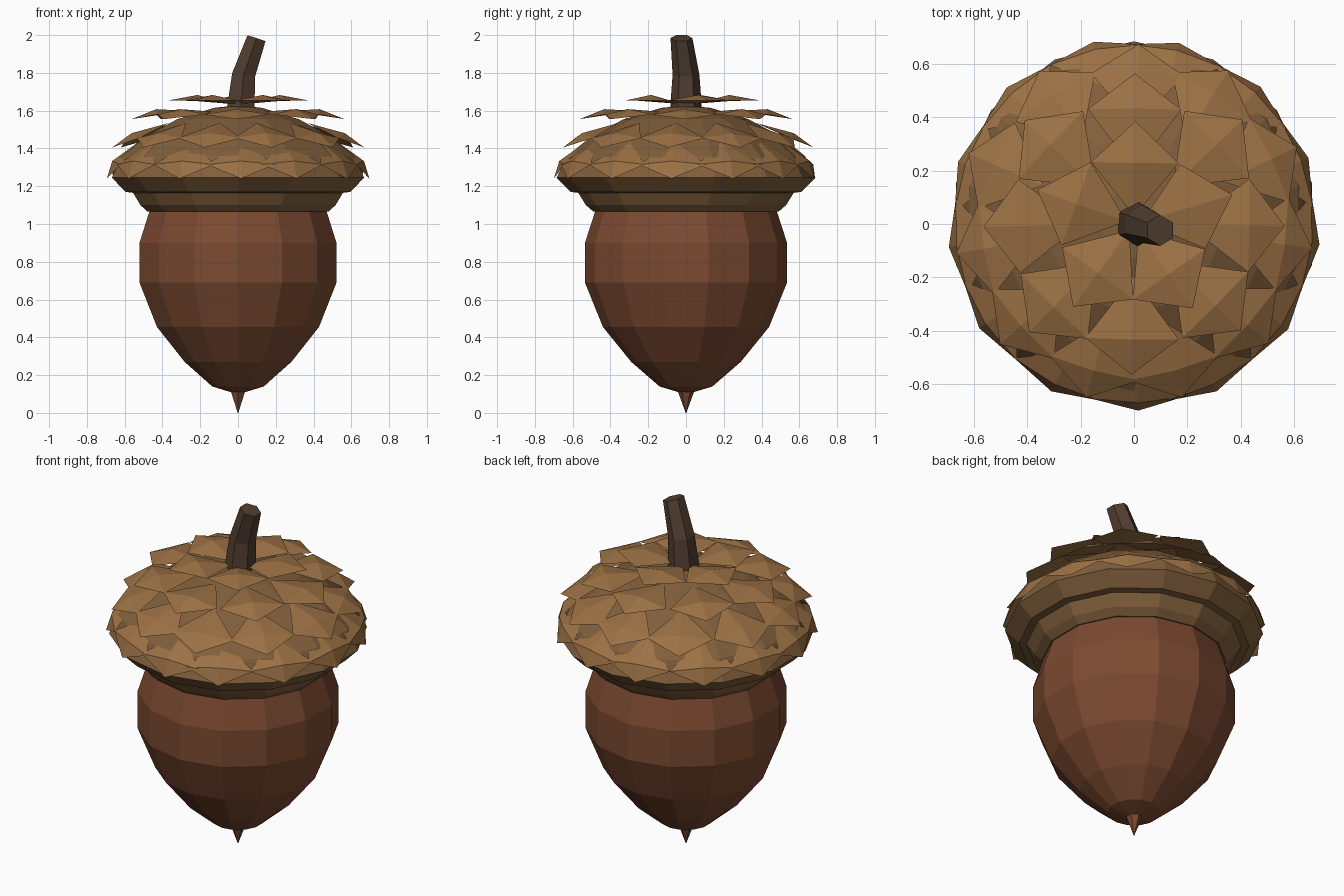
import bpy, bmesh, random
from math import sin, cos, pi, radians
from mathutils import Vector, Matrix

if "Cube" in bpy.data.objects:
    bpy.data.objects.remove(bpy.data.objects["Cube"])

random.seed(4)

def material(name, rgb):
    m = bpy.data.materials.new(name)
    m.diffuse_color = (*rgb, 1)
    m.use_nodes = True
    m.node_tree.nodes["Principled BSDF"].inputs["Base Color"].default_value = m.diffuse_color
    return m

def finish(name, bm, mat):
    bmesh.ops.recalc_face_normals(bm, faces=bm.faces)
    me = bpy.data.meshes.new(name)
    bm.to_mesh(me)
    bm.free()
    me.materials.append(mat)
    ob = bpy.data.objects.new(name, me)
    bpy.context.collection.objects.link(ob)
    return ob

def skin(name, rings, mat):
    """Bridge a list of equal vertex rings and cap both ends."""
    bm = bmesh.new()
    vs = [[bm.verts.new(p) for p in ring] for ring in rings]
    n = len(vs[0])
    for a, b in zip(vs, vs[1:]):
        for i in range(n):
            j = (i + 1) % n
            bm.faces.new((a[i], a[j], b[j], b[i]))
    bm.faces.new(vs[0])
    bm.faces.new(vs[-1])
    return finish(name, bm, mat)

def lathe(name, profile, sides, mat):
    """Faceted turned body with a corner on the y axis."""
    rings = [[(r * sin(2 * pi * i / sides), -r * cos(2 * pi * i / sides), z)
              for i in range(sides)] for r, z in profile]
    return skin(name, rings, mat)

nut_mat = material("nut_brown", (0.20, 0.068, 0.030))
cap_mat = material("cap_brown", (0.22, 0.115, 0.045))
scale_mat = material("scale_tan", (0.33, 0.165, 0.058))
stem_mat = material("stem_brown", (0.085, 0.048, 0.030))

# Nut and pointed tip
lathe("nut", [(0.04, 0.11), (0.14, 0.14), (0.29, 0.27), (0.44, 0.455),
              (0.535, 0.69), (0.535, 0.90), (0.48, 1.07), (0.40, 1.13)], 14, nut_mat)
lathe("nut_tip", [(0.002, 0.0), (0.042, 0.11), (0.03, 0.14)], 6, nut_mat)

# Cap: stepped underside and dome
lathe("cap", [(0.44, 1.07), (0.49, 1.065), (0.53, 1.10), (0.57, 1.165), (0.61, 1.17),
              (0.685, 1.245), (0.63, 1.36), (0.50, 1.465), (0.33, 1.555),
              (0.13, 1.615), (0.03, 1.625)], 14, cap_mat)

# Overlapping ridged scales: count, first angle, then (radius, z) of root, middle, tip
rows = [(5, 90, (0.03, 1.635), (0.23, 1.655), (0.385, 1.655), 0.165),
        (8, 90, (0.20, 1.595), (0.43, 1.58), (0.565, 1.555), 0.175),
        (11, 90, (0.37, 1.535), (0.56, 1.455), (0.675, 1.405), 0.175),
        (13, -90, (0.53, 1.435), (0.65, 1.315), (0.70, 1.24), 0.18)]
for k, (count, start, root, mid, tip, half) in enumerate(rows):
    bm = bmesh.new()
    slope = Vector((tip[0] - root[0], 0, tip[1] - root[1])).normalized()
    up = Vector((-slope.z, 0, slope.x))
    for i in range(count):
        a = radians(start) + 2 * pi * i / count + random.uniform(-0.03, 0.03)
        spin = Matrix.Rotation(a, 3, 'Z')
        m = Vector((mid[0], 0, mid[1]))
        pts = [Vector((root[0], 0, root[1])), m + Vector((0, -half, 0)),
               Vector((tip[0], 0, tip[1])), m + Vector((0, half, 0)),
               m + up * 0.028, m - up * 0.004]
        v = [bm.verts.new(spin @ p) for p in pts]
        for j in range(4):
            e = (j + 1) % 4
            bm.faces.new((v[j], v[e], v[4]))
            bm.faces.new((v[e], v[j], v[5]))
    finish("cap_scales_row_%d" % (k + 1), bm, scale_mat)

# Bent six-sided stem: centre, radius, tilt
rings = []
for c, r, tilt in [((0.013, 0, 1.60), 0.085, 0), ((0.03, 0, 1.79), 0.071, 8),
                   ((0.098, -0.024, 1.984), 0.058, 18)]:
    rot = Matrix.Rotation(radians(tilt), 3, 'Y')
    rings.append([Vector(c) + rot @ Vector((r * sin(i * pi / 3), r * cos(i * pi / 3), 0))
                  for i in range(6)])
skin("stem", rings, stem_mat)
